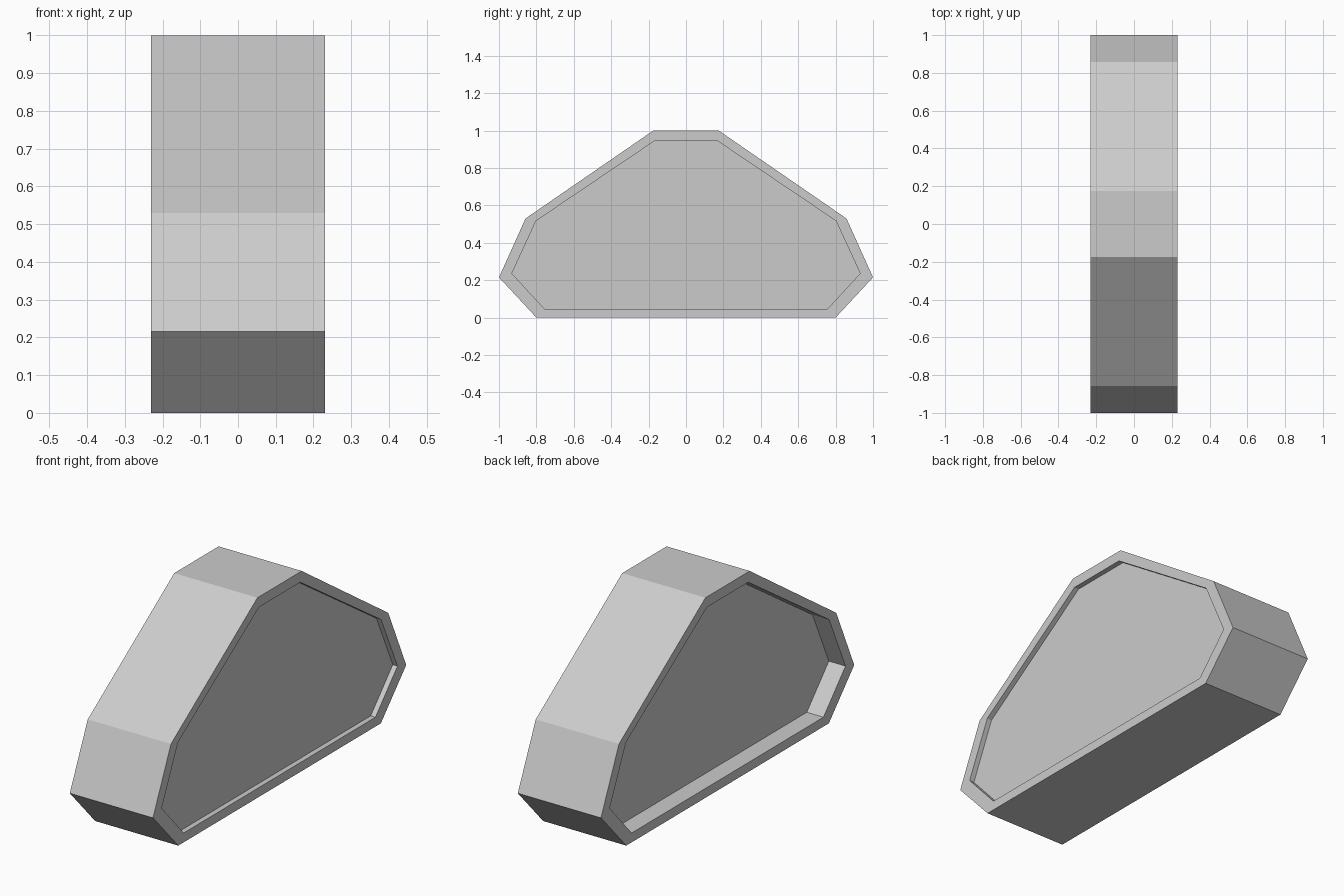
import bpy
import bmesh

if "Cube" in bpy.data.objects:
    bpy.data.objects.remove(bpy.data.objects["Cube"])

HALF_WIDTH = 0.23
RIGHT_DEPTH = 0.026
LEFT_DEPTH = 0.092


def mirrored(half):
    """Close a right-hand half profile (y, z) with its mirror image."""
    return half + [(-y, z) for y, z in reversed(half)]


# Outer silhouette and the lip of the recessed side panels
outer = mirrored([(0.80, 0.0), (1.0, 0.215), (0.858, 0.53), (0.175, 1.0)])
inner = mirrored([(0.757, 0.047), (0.931, 0.236), (0.802, 0.517), (0.163, 0.948)])

bm = bmesh.new()


def loop(profile, x):
    return [bm.verts.new((x, y, z)) for y, z in profile]


# Loops run from the left recess floor, round the outside, to the right one
loops = [
    loop(inner, -HALF_WIDTH + LEFT_DEPTH),
    loop(inner, -HALF_WIDTH),
    loop(outer, -HALF_WIDTH),
    loop(outer, HALF_WIDTH),
    loop(inner, HALF_WIDTH),
    loop(inner, HALF_WIDTH - RIGHT_DEPTH),
]
for a, b in zip(loops, loops[1:]):
    for i in range(len(a)):
        j = (i + 1) % len(a)
        bm.faces.new((a[i], a[j], b[j], b[i]))

# Recessed panels on both sides
bm.faces.new(loops[0])
bm.faces.new(loops[-1])
bmesh.ops.recalc_face_normals(bm, faces=bm.faces)

mesh = bpy.data.meshes.new("recessed_housing")
bm.to_mesh(mesh)
bm.free()
housing = bpy.data.objects.new("recessed_housing", mesh)
bpy.context.collection.objects.link(housing)
